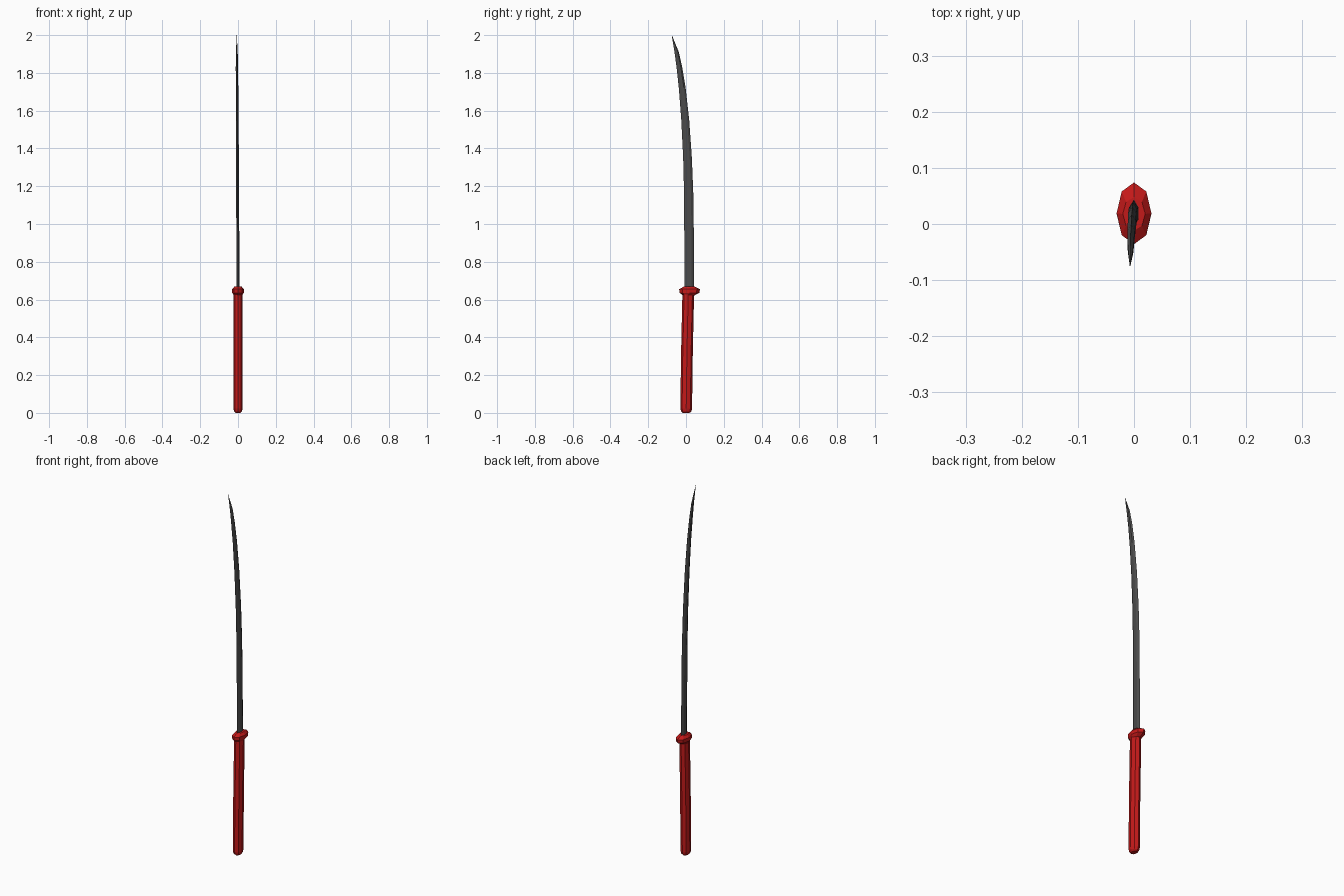
import bpy, bmesh, math

if "Cube" in bpy.data.objects:
    bpy.data.objects.remove(bpy.data.objects["Cube"])


def material(name, colour):
    m = bpy.data.materials.new(name)
    m.diffuse_color = colour
    m.use_nodes = True
    m.node_tree.nodes["Principled BSDF"].inputs["Base Color"].default_value = m.diffuse_color
    return m


def loft(name, rings, mat):
    """Skin a list of equal-length point rings and cap both ends."""
    bm = bmesh.new()
    rows = [[bm.verts.new(p) for p in ring] for ring in rings]
    n = len(rows[0])
    for a, b in zip(rows, rows[1:]):
        for i in range(n):
            j = (i + 1) % n
            bm.faces.new((a[i], a[j], b[j], b[i]))
    bm.faces.new(rows[0][::-1])
    bm.faces.new(rows[-1])
    bmesh.ops.remove_doubles(bm, verts=bm.verts[:], dist=0.0003)
    bmesh.ops.recalc_face_normals(bm, faces=bm.faces[:])
    mesh = bpy.data.meshes.new(name)
    bm.to_mesh(mesh)
    bm.free()
    mesh.materials.append(mat)
    ob = bpy.data.objects.new(name, mesh)
    bpy.context.collection.objects.link(ob)
    return ob


def octagon(z, y, rx, ry):
    return [(rx * math.sin(i * math.pi / 4), y + ry * math.cos(i * math.pi / 4), z)
            for i in range(8)]


def blade_ring(z, edge, spine, thick, x):
    """Six-sided section: sharp at edge and spine, flat in the middle."""
    w = spine - edge
    h = thick / 2
    return [(x, edge, z), (x + h, edge + 0.35 * w, z), (x + h, edge + 0.75 * w, z),
            (x, spine, z), (x - h, edge + 0.75 * w, z), (x - h, edge + 0.35 * w, z)]


red = material("red", (0.55, 0.01, 0.01, 1))
steel = material("dark_steel", (0.07, 0.07, 0.07, 1))

# Handle: slightly leaning octagonal grip with a bevelled end
loft("handle", [octagon(*r) for r in (
    (0.0, 0.001, 0.013, 0.018), (0.008, 0.001, 0.021, 0.027),
    (0.022, 0.001, 0.024, 0.031), (0.32, 0.005, 0.024, 0.031),
    (0.635, 0.012, 0.024, 0.031))], red)

# Guard: bevelled oval collar
loft("guard", [octagon(*r) for r in (
    (0.622, 0.015, 0.022, 0.030), (0.636, 0.018, 0.031, 0.053),
    (0.655, 0.019, 0.031, 0.055), (0.668, 0.018, 0.020, 0.030))], red)

# Blade: (z, cutting edge y, spine y, thickness, x), curving forward to the tip
loft("blade", [blade_ring(*r) for r in (
    (0.64, -0.009, 0.043, 0.016, 0.0),
    (0.90, -0.009, 0.042, 0.016, -0.001),
    (1.15, -0.010, 0.039, 0.015, -0.002),
    (1.35, -0.015, 0.031, 0.015, -0.003),
    (1.55, -0.025, 0.017, 0.014, -0.004),
    (1.72, -0.038, -0.002, 0.013, -0.005),
    (1.83, -0.050, -0.020, 0.012, -0.006),
    (1.91, -0.061, -0.038, 0.009, -0.006),
    (2.00, -0.0755, -0.0745, 0.001, -0.007))], steel)
